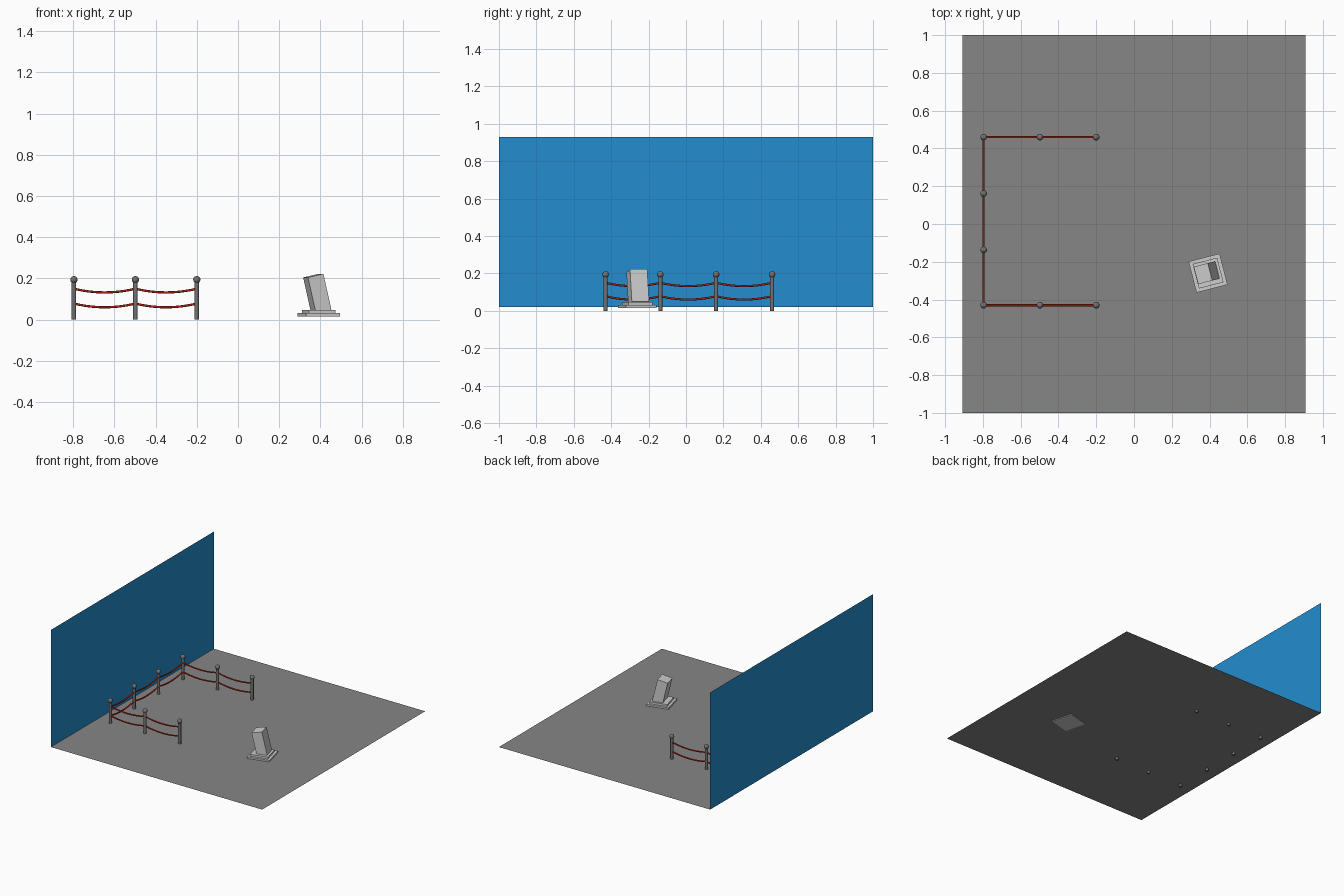
import bpy, math
from mathutils import Matrix, Vector

if "Cube" in bpy.data.objects:
    bpy.data.objects.remove(bpy.data.objects["Cube"])


def material(name, rgb):
    m = bpy.data.materials.new(name)
    m.diffuse_color = (*rgb, 1)
    m.use_nodes = True
    m.node_tree.nodes["Principled BSDF"].inputs["Base Color"].default_value = m.diffuse_color
    return m


FLOOR = material("floor grey", (0.24, 0.24, 0.24))
WALL = material("wall blue", (0.017, 0.27, 0.62))
METAL = material("post grey", (0.17, 0.17, 0.17))
ROPE = material("rope red", (0.48, 0.02, 0.008))
STONE = material("kiosk light grey", (0.61, 0.61, 0.61))

FLOOR_Z = 0.02


def finish(name, mat, smooth=False):
    o = bpy.context.object
    o.name = name
    o.data.materials.append(mat)
    if smooth:
        bpy.ops.object.shade_smooth_by_angle(angle=math.radians(40))
    return o


def sheet(name, corners, mat):
    me = bpy.data.meshes.new(name)
    me.from_pydata(corners, [], [range(4)])
    me.materials.append(mat)
    bpy.context.collection.objects.link(bpy.data.objects.new(name, me))


# Floor and back wall, both thin sheets
X = 0.908
sheet("floor", [(-X, -1, FLOOR_Z), (X, -1, FLOOR_Z), (X, 1, FLOOR_Z), (-X, 1, FLOOR_Z)], FLOOR)
sheet("wall", [(-X, -1, FLOOR_Z), (-X, 1, FLOOR_Z), (-X, 1, 0.93), (-X, -1, 0.93)], WALL)


# Barrier posts with ball tops
def post(x, y):
    bpy.ops.mesh.primitive_cylinder_add(vertices=20, radius=0.011, depth=0.185, location=(x, y, 0.0925))
    finish("barrier_post", METAL, True)
    bpy.ops.mesh.primitive_uv_sphere_add(segments=20, ring_count=12, radius=0.0175, location=(x, y, 0.194))
    finish("post_ball", METAL, True)


# Sagging rope between two posts
def rope(a, b, z, sag=0.018, steps=12):
    cu = bpy.data.curves.new("rope", 'CURVE')
    cu.dimensions = '3D'
    cu.bevel_depth = 0.0055
    cu.bevel_resolution = 2
    sp = cu.splines.new('POLY')
    sp.points.add(steps)
    for i, p in enumerate(sp.points):
        t = i / steps
        q = Vector(a).lerp(Vector(b), t)
        p.co = (q.x, q.y, z - sag * 4 * t * (1 - t), 1)
    cu.materials.append(ROPE)
    bpy.context.collection.objects.link(bpy.data.objects.new("rope", cu))


path = [(-0.2, 0.46), (-0.498, 0.46), (-0.796, 0.46), (-0.796, 0.161),
        (-0.796, -0.137), (-0.796, -0.43), (-0.498, -0.43), (-0.2, -0.43)]
for p in path:
    post(*p)
for a, b in zip(path, path[1:]):
    for z in (0.15, 0.078):
        rope(a, b, z)

# Information stand: two stepped slabs and a leaning block
YAW = Matrix.Rotation(math.radians(14.5), 4, 'Z')


def block(name, size, matrix):
    bpy.ops.mesh.primitive_cube_add(size=1)
    o = finish(name, STONE)
    o.data.transform(matrix @ Matrix.Diagonal((*size, 1)))


at = Matrix.Translation
block("stand_base", (0.17, 0.17, 0.017), at((0.392, -0.26, 0.0235)) @ YAW)
block("stand_step", (0.134, 0.134, 0.016), at((0.392, -0.26, 0.039)) @ YAW)
lean = Matrix.Rotation(math.radians(-13), 4, 'Y')
block("stand_body", (0.079, 0.095, 0.178), at((0.404, -0.253, 0.04)) @ YAW @ lean @ at((0, 0, 0.089)))
